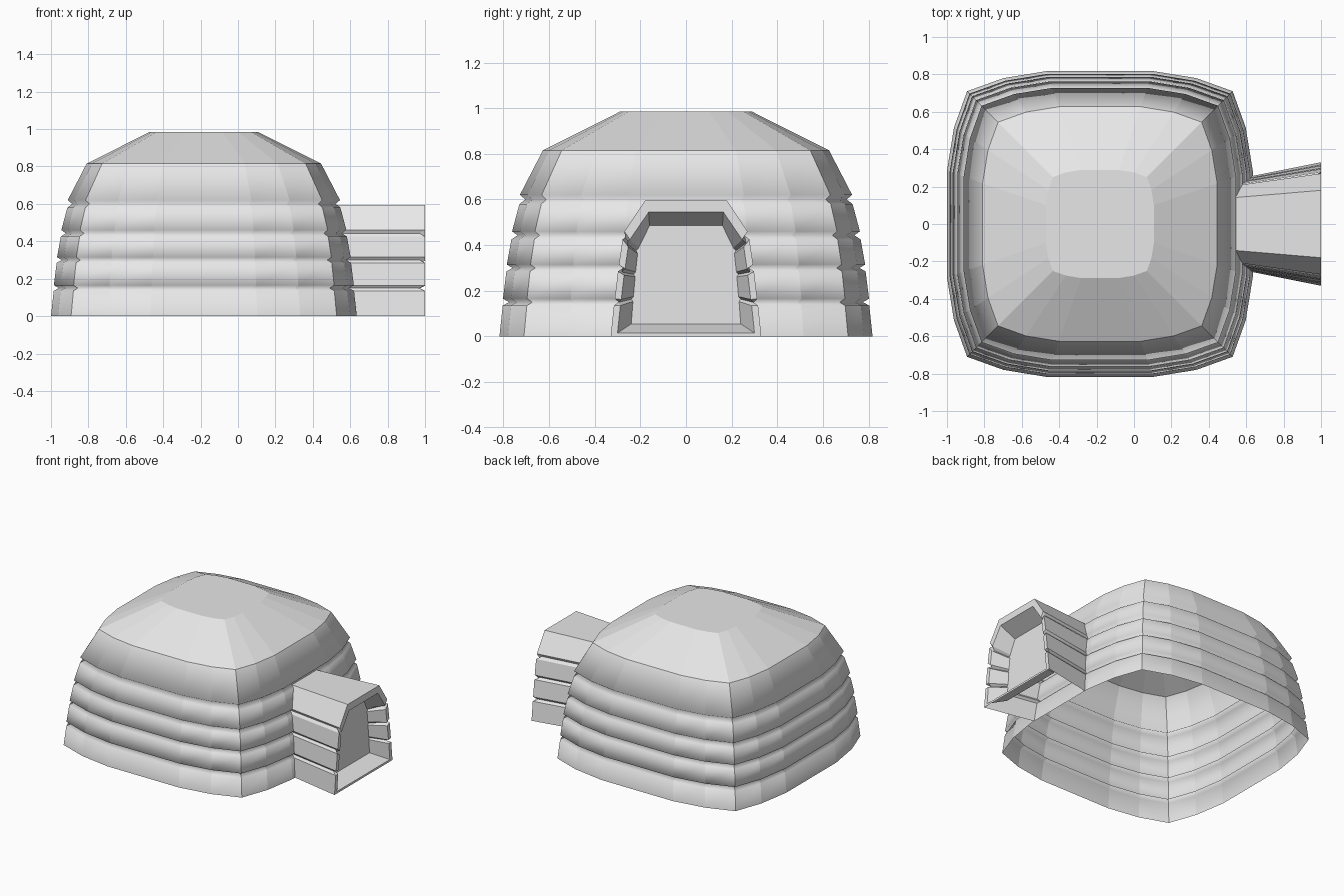
import bpy
import bmesh

cube = bpy.data.objects.get("Cube")
if cube:
    bpy.data.objects.remove(cube, do_unlink=True)

# Single snow colour
snow = bpy.data.materials.new("snow_grey")
snow.use_nodes = True
colour = (0.8, 0.8, 0.8, 1)
snow.diffuse_color = colour
snow.node_tree.nodes["Principled BSDF"].inputs["Base Color"].default_value = colour

CENTRE_X = -0.1825
HALF = 0.8175


def bridge(bm, low, high, closed=True):
    """Join two loops of equal length with quads."""
    n = len(low)
    for i in range(n if closed else n - 1):
        j = (i + 1) % n
        bm.faces.new((low[i], low[j], high[j], high[i]))


def finish(bm, name):
    mesh = bpy.data.meshes.new(name)
    bm.to_mesh(mesh)
    bm.free()
    mesh.materials.append(snow)
    obj = bpy.data.objects.new(name, mesh)
    bpy.context.collection.objects.link(obj)
    return obj


# Dome profile: (half width, height), with a groove between snow courses
profile = [(HALF, 0), (0.803, 0.135), (0.775, 0.15), (0.802, 0.165),
           (0.787, 0.285), (0.76, 0.3), (0.785, 0.315),
           (0.765, 0.425), (0.738, 0.443), (0.762, 0.46),
           (0.73, 0.58), (0.704, 0.6), (0.728, 0.62),
           (0.627, 0.815), (0.289, 0.985)]

# Rounded square plan, one quarter turned four times
quarter = [(HALF, 0.285), (0.78, 0.515), (0.71, 0.71), (0.515, 0.78), (0.285, HALF)]
plan = []
for turn in range(4):
    plan += quarter
    quarter = [(-y, x) for x, y in quarter]

bm = bmesh.new()
rings = []
for width, z in profile:
    s = width / HALF
    rings.append([bm.verts.new((CENTRE_X + x * s, y * s, z)) for x, y in plan])
for low, high in zip(rings, rings[1:]):
    bridge(bm, low, high)
bm.faces.new(rings[-1])

# Courses blend softly up the wall, but facets and roof stay crisp
for face in bm.faces:
    face.smooth = True
for edge in bm.edges:
    a, b = (v.co.z for v in edge.verts)
    if abs(a - b) > 0.001 or a > 0.8:
        edge.smooth = False
finish(bm, "dome")


def dome_x(z):
    """Position of the dome's entrance side at a given height."""
    for (w0, z0), (w1, z1) in zip(profile, profile[1:]):
        if z0 <= z <= z1:
            return CENTRE_X + w0 + (w1 - w0) * (z - z0) / (z1 - z0)
    return CENTRE_X


# Entrance half arch: (half width, height, groove flag)
arch = [(0.33, 0, 0), (0.316, 0.135, 0), (0.314, 0.15, 1), (0.312, 0.165, 0),
        (0.298, 0.285, 0), (0.296, 0.3, 1), (0.294, 0.315, 0),
        (0.278, 0.425, 0), (0.276, 0.443, 1), (0.27, 0.46, 0), (0.18, 0.595, 0)]


def arch_loop(bm, place):
    """Build a whole arch, right side up and left side down."""
    half = [place(y, z, g) for y, z, g in arch]
    full = half + [(x, -y, z) for x, y, z in reversed(half)]
    return [bm.verts.new(p) for p in full]


bm = bmesh.new()
back = arch_loop(bm, lambda y, z, g: (dome_x(z), 0.78 * (y - 0.02 * g), z))
front = arch_loop(bm, lambda y, z, g: (1 - 0.03 * g, y - 0.02 * g, z))
rim = arch_loop(bm, lambda y, z, g: (1 - 0.03 * g, 0.91 * y + 0.012 * g, 0.015 + 0.89 * z))
recess = arch_loop(bm, lambda y, z, g: (0.88, 0.064 + 0.533 * y + 0.008 * g, 0.055 + 0.723 * z))
bridge(bm, back, front, closed=False)
bridge(bm, front, rim)
bridge(bm, rim, recess)
bm.faces.new(recess)
entrance = finish(bm, "entrance_tunnel")

bpy.ops.object.select_all(action="DESELECT")
entrance.select_set(True)
bpy.context.view_layer.objects.active = entrance
bpy.ops.object.shade_smooth_by_angle(angle=0.35)
